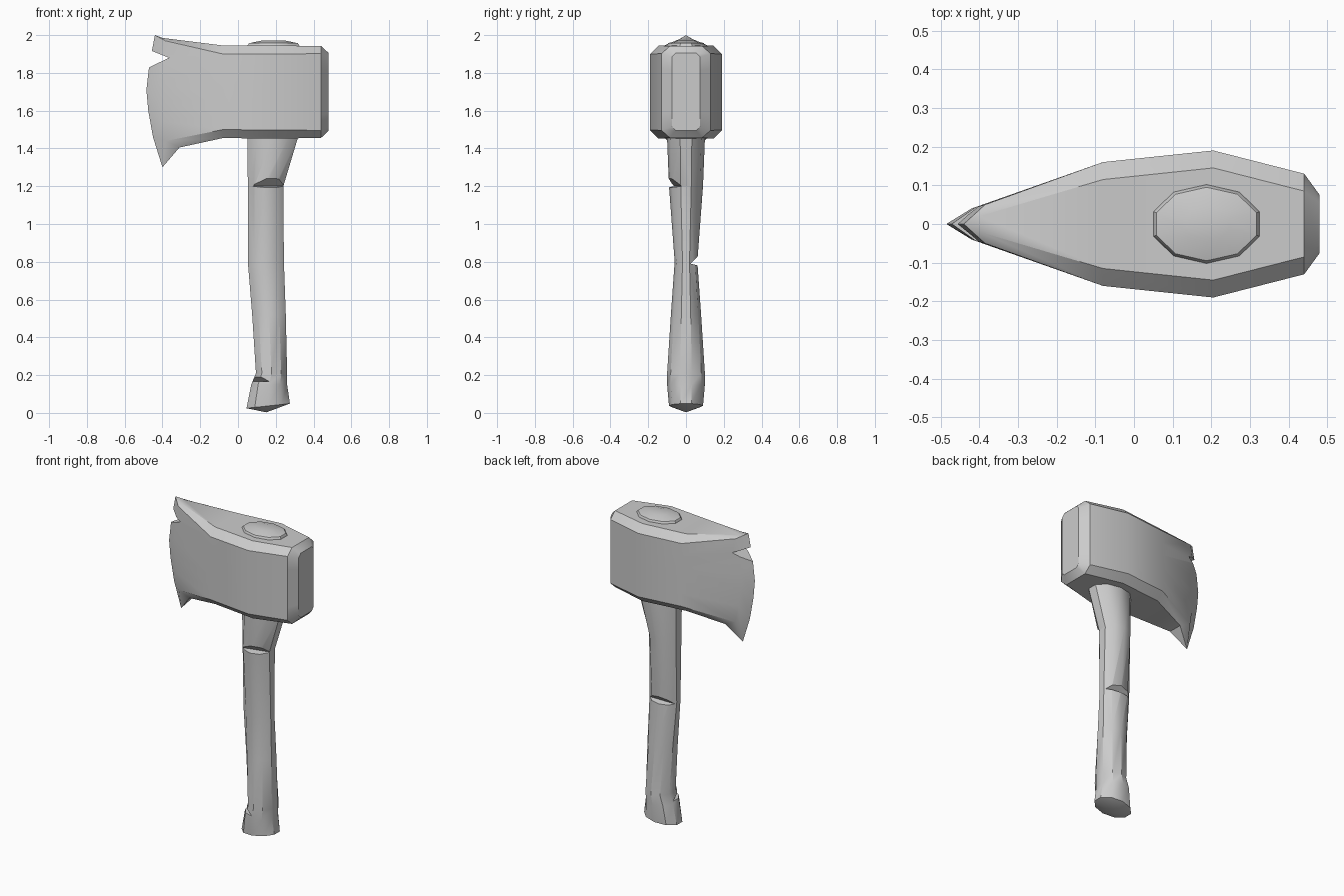
import bpy, bmesh, math
from mathutils import Vector

if "Cube" in bpy.data.objects:
    bpy.data.objects.remove(bpy.data.objects["Cube"])


def loft(name, rings, cap_start=None, cap_end=None):
    """Skin a list of equal-length closed rings; None leaves an end unfilled,
    'flat' makes one face and a point makes a fan."""
    bm = bmesh.new()
    vr = [[bm.verts.new(p) for p in r] for r in rings]
    n = len(vr[0])
    for a, b in zip(vr, vr[1:]):
        for i in range(n):
            j = (i + 1) % n
            bm.faces.new((a[i], a[j], b[j], b[i]))
    for ring, cap in ((vr[0], cap_start), (vr[-1], cap_end)):
        if cap == 'flat':
            bm.faces.new(ring)
        elif cap is not None:
            c = bm.verts.new(cap)
            for i in range(n):
                bm.faces.new((ring[i], ring[(i + 1) % n], c))
    bmesh.ops.remove_doubles(bm, verts=bm.verts, dist=0.0005)
    bmesh.ops.recalc_face_normals(bm, faces=bm.faces)
    me = bpy.data.meshes.new(name)
    bm.to_mesh(me)
    bm.free()
    ob = bpy.data.objects.new(name, me)
    bpy.context.collection.objects.link(ob)
    return ob


def select(ob):
    bpy.ops.object.select_all(action='DESELECT')
    ob.select_set(True)
    bpy.context.view_layer.objects.active = ob


def notch(ob, apex, direction, up, down, half=0.3, length=0.3):
    """Cut a wedge that opens from apex along direction (up/down are slopes)."""
    d = Vector(direction).normalized()
    side = d.cross(Vector((0, 0, 1))).normalized()
    a = Vector(apex)
    tri = [a, a + d * length + Vector((0, 0, up * length)),
           a + d * length + Vector((0, 0, down * length))]
    cut = loft("notch_cutter", [[p - side * half for p in tri],
                                [p + side * half for p in tri]], 'flat', 'flat')
    cut.hide_render = True
    mod = ob.modifiers.new("notch", 'BOOLEAN')
    mod.operation = 'DIFFERENCE'
    mod.solver = 'EXACT'
    mod.object = cut
    select(ob)
    bpy.ops.object.modifier_apply(modifier=mod.name)
    bpy.data.objects.remove(cut)


def mirror(half):
    return half + [(x, -y, z) for x, y, z in reversed(half)]


def station(x, w, top, bottom, c, cz):
    """Chamfered section of the head with six points down each cheek."""
    lo, hi = bottom + cz, top - cz
    cheek = [(x, w, hi + (lo - hi) * k / 5) for k in range(6)]
    return mirror([(x, w - c, top)] + cheek + [(x, w - c, bottom)])


# Axe head: poll, eye and cheeks, then the bevel and the curved cutting edge
bevel = [(-0.40, 0.02, 1.985), (-0.385, 0.05, 1.97), (-0.41, 0.043, 1.86),
         (-0.42, 0.04, 1.755), (-0.415, 0.041, 1.65), (-0.40, 0.046, 1.545),
         (-0.38, 0.052, 1.44), (-0.31, 0.045, 1.405)]
edge = [(-0.44, 2.0), (-0.44, 2.0), (-0.47, 1.84), (-0.485, 1.71),
        (-0.475, 1.60), (-0.45, 1.46), (-0.40, 1.30), (-0.40, 1.30)]
head = loft("axe_head", [
    station(0.48, 0.075, 1.905, 1.495, 0.02, 0.02),
    station(0.44, 0.13, 1.942, 1.456, 0.045, 0.04),
    station(0.205, 0.19, 1.945, 1.452, 0.045, 0.045),
    station(-0.08, 0.16, 1.945, 1.455, 0.045, 0.045),
    mirror(bevel),
    mirror([(x, 0, z) for x, z in edge]),
], cap_start='flat')
notch(head, (-0.365, 0, 1.88), (-1, 0, 0), 0.4, -0.48)


def oval(x0, x1, ry, z, tilt=0.0):
    """Ten-sided handle section spanning x0..x1."""
    cx, rx = (x0 + x1) / 2, (x1 - x0) / 2 / math.cos(math.pi / 10)
    pts = []
    for k in range(10):
        t = math.pi / 2 + k * math.pi / 5
        pts.append((cx + rx * math.cos(t), ry * math.sin(t), z + tilt * math.cos(t)))
    return pts


# Handle: swollen foot, waisted grip and flared neck, ending in a dome above the head
handle = loft("handle", [
    oval(0.045, 0.275, 0.09, 0.037, 0.013),
    oval(0.07, 0.26, 0.10, 0.15),
    oval(0.095, 0.26, 0.10, 0.21),
    oval(0.075, 0.253, 0.08, 0.52),
    oval(0.052, 0.243, 0.06, 0.80),
    oval(0.052, 0.24, 0.09, 1.20),
    oval(0.05, 0.315, 0.10, 1.45),
    oval(0.05, 0.325, 0.102, 1.945),
    oval(0.058, 0.317, 0.095, 1.957),
    oval(0.13, 0.245, 0.045, 1.972),
], cap_start=(0.15, 0, 0.003), cap_end='flat')

# Chips in the handle: neck front, grip back, foot corner
notch(handle, (0.17, -0.04, 1.20), (0.25, -1, 0), 0.9, -0.15)
notch(handle, (0.15, 0.025, 0.79), (0, 1, 0), 1.0, -0.25)
notch(handle, (0.13, -0.05, 0.165), (-0.8, -0.6, 0), 1.0, 0.0)

for ob in (head, handle):
    select(ob)
    bpy.ops.object.shade_smooth_by_angle(angle=math.radians(35))
